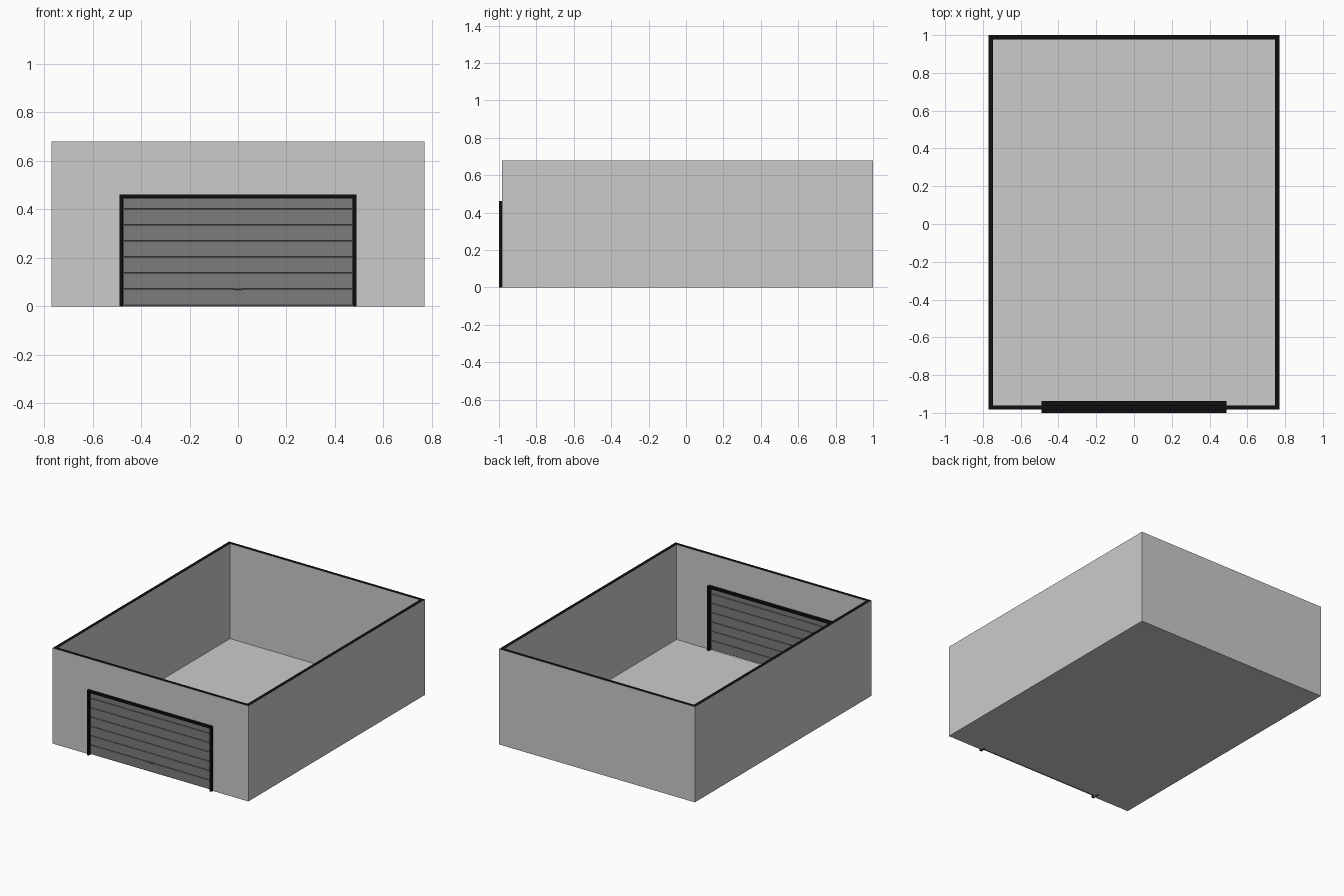
import bpy, bmesh

if "Cube" in bpy.data.objects:
    bpy.data.objects.remove(bpy.data.objects["Cube"])


def material(name, v):
    m = bpy.data.materials.new(name)
    m.diffuse_color = (v, v, v, 1)
    m.use_nodes = True
    m.node_tree.nodes["Principled BSDF"].inputs["Base Color"].default_value = m.diffuse_color
    return m


black = material("black_trim", 0.005)
dark = material("dark_door", 0.2)
grey = material("wall_grey", 0.8)

W, FRONT, BACK, H, T = 0.77, -0.983, 1.0, 0.68, 0.023


def box(name, x, y, z, mat=None, bevel=0):
    """Box from (min, max) ranges, optionally bevelled."""
    bm = bmesh.new()
    bmesh.ops.create_cube(bm, size=1)
    for v in bm.verts:
        v.co = [r[0] + (c + 0.5) * (r[1] - r[0]) for c, r in zip(v.co, (x, y, z))]
    if bevel:
        bmesh.ops.bevel(bm, geom=bm.edges[:], offset=bevel, segments=1, affect='EDGES')
    return finish(name, bm, [mat] if mat else [])


def finish(name, bm, mats):
    bmesh.ops.recalc_face_normals(bm, faces=bm.faces[:])
    me = bpy.data.meshes.new(name)
    if len(mats) == 2:  # second material on upward faces
        for f in bm.faces:
            f.material_index = int(f.normal.z > 0.9)
    bm.to_mesh(me)
    bm.free()
    for m in mats:
        me.materials.append(m)
    ob = bpy.data.objects.new(name, me)
    bpy.context.collection.objects.link(ob)
    return ob


def extruded(name, pts, y0, y1, mats):
    """Extrude an x-z outline along y."""
    bm = bmesh.new()
    face = bm.faces.new([bm.verts.new((x, y0, z)) for x, z in pts])
    ext = bmesh.ops.extrude_face_region(bm, geom=[face])
    for v in ext["geom"]:
        if isinstance(v, bmesh.types.BMVert):
            v.co.y = y1
    return finish(name, bm, mats)


def wall(name, x0, x1, y0, y1):
    bm = bmesh.new()
    bmesh.ops.create_cube(bm, size=1)
    for v in bm.verts:
        v.co = (x1 if v.co.x > 0 else x0, y1 if v.co.y > 0 else y0, H if v.co.z > 0 else 0)
    return finish(name, bm, [grey, black])


# Side and back walls with dark tops
wall("right_wall", W - T, W, FRONT, BACK)
wall("left_wall", -W, -W + T, FRONT + T, BACK)
wall("back_wall", -W + T, W - T, BACK - T, BACK)

# Front wall with the door opening
D, DH, F = 0.49, 0.462, 0.015
d, dh = D - F, DH - F
extruded("front_wall", [(-W, 0), (-d, 0), (-d, dh), (d, dh), (d, 0), (W - T, 0),
                        (W - T, H), (-W, H)], FRONT, FRONT + T, [grey, black])

# Floor slab
box("floor", (-W + T, W - T), (FRONT + T, BACK - T), (0, 0.004), grey)

# Door frame standing proud of both wall faces
extruded("door_frame", [(-D, 0), (-d, 0), (-d, dh), (d, dh), (d, 0), (D, 0),
                        (D, DH), (-D, DH)], -1.0, -0.938, [black])

# Sectional door panels
bottom, pitch = 0.004, 0.0663
for i in range(7):
    z0 = bottom + i * pitch
    z1 = min(z0 + pitch, dh)
    box(f"door_panel_{i + 1}", (-d, d), (-0.982, -0.962), (z0, z1), dark, 0.002)

# Door handle
box("door_handle", (-0.02, 0.02), (-0.99, -0.98), (0.068, 0.076), dark, 0.001)
